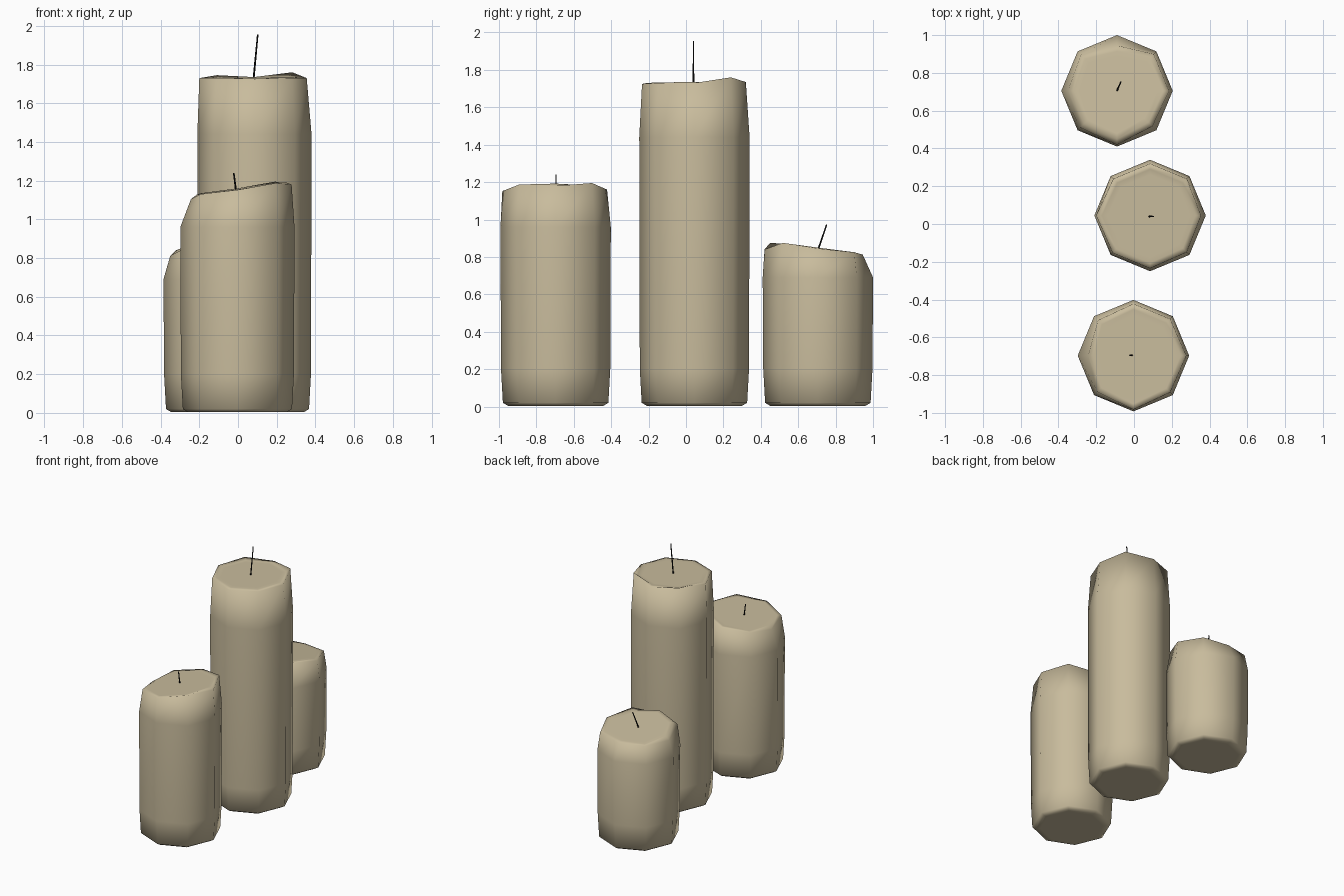
import bpy, bmesh, math
from mathutils import Vector

if "Cube" in bpy.data.objects:
    bpy.data.objects.remove(bpy.data.objects["Cube"])


def material(name, rgb):
    m = bpy.data.materials.new(name)
    m.diffuse_color = (*rgb, 1)
    m.use_nodes = True
    m.node_tree.nodes["Principled BSDF"].inputs["Base Color"].default_value = m.diffuse_color
    return m


wax = material("cream wax", (0.58, 0.50, 0.335))
char = material("black wick", (0.008, 0.008, 0.008))


def finish(name, bm, mat):
    bmesh.ops.recalc_face_normals(bm, faces=bm.faces)
    me = bpy.data.meshes.new(name)
    bm.to_mesh(me)
    bm.free()
    me.materials.append(mat)
    for p in me.polygons:
        p.use_smooth = True
    ob = bpy.data.objects.new(name, me)
    bpy.context.collection.objects.link(ob)
    return ob


def candle(name, cx, cy, shoulder, rim_z, rim_r, cap_z, slope_x, slope_y):
    """Eight-sided wax body: soft foot, straight wall, uneven rim, tilted cap."""
    bm = bmesh.new()

    def ring(radius, height):
        out = []
        for k in range(8):
            a = k * math.pi / 4
            x, y = radius(k) * math.cos(a), radius(k) * math.sin(a)
            out.append(bm.verts.new((cx + x, cy + y, height(k, x, y))))
        return out

    rings = [
        ring(lambda k: 0.255, lambda k, x, y: 0.004),
        ring(lambda k: 0.282, lambda k, x, y: 0.02),
        ring(lambda k: 0.292, lambda k, x, y: 0.2),
        ring(lambda k: 0.295, lambda k, x, y: shoulder),
        ring(lambda k: rim_r[k], lambda k, x, y: rim_z[k]),
        ring(lambda k: rim_r[k] - 0.03,
             lambda k, x, y: cap_z + slope_x * x + slope_y * y),
    ]
    for lo, hi in zip(rings, rings[1:]):
        for k in range(8):
            j = (k + 1) % 8
            bm.faces.new((lo[k], lo[j], hi[j], hi[k]))
    # inset both end faces so the soft shading stays near the edge
    caps = [bm.faces.new(rings[0]), bm.faces.new(rings[-1])]
    bmesh.ops.recalc_face_normals(bm, faces=bm.faces)
    bmesh.ops.inset_individual(bm, faces=caps, thickness=0.03)
    return finish(name, bm, wax)


def wick(name, start, end):
    a, b = Vector(start), Vector(end)
    d = b - a
    bm = bmesh.new()
    bmesh.ops.create_cone(bm, cap_ends=True, segments=6, radius1=0.005,
                          radius2=0.004, depth=d.length)
    rot = d.to_track_quat('Z', 'Y')
    for v in bm.verts:
        v.co = rot @ v.co + (a + b) / 2
    return finish(name, bm, char)


# Candle bodies (rim values run counter-clockwise from +x)
candle("tall_candle", 0.085, 0.045, 1.44,
       [1.73, 1.76, 1.735, 1.745, 1.73, 1.73, 1.725, 1.73],
       [0.27, 0.275, 0.275, 0.275, 0.285, 0.28, 0.28, 0.275],
       1.733, 0.01, 0.01)
candle("middle_candle", -0.003, -0.697, 0.96,
       [1.18, 1.195, 1.16, 1.135, 1.105, 1.13, 1.152, 1.187],
       [0.28, 0.275, 0.275, 0.265, 0.24, 0.27, 0.285, 0.275],
       1.157, 0.14, 0.01)
candle("short_candle", -0.09, 0.705, 0.69,
       [0.845, 0.825, 0.812, 0.822, 0.812, 0.845, 0.84, 0.875],
       [0.275, 0.275, 0.24, 0.27, 0.26, 0.275, 0.285, 0.265],
       0.845, 0.02, -0.12)

# Wicks
wick("tall_wick", (0.08, 0.04, 1.72), (0.102, 0.04, 1.955))
wick("middle_wick", (-0.01, -0.695, 1.145), (-0.022, -0.695, 1.24))
wick("short_wick", (-0.09, 0.705, 0.835), (-0.07, 0.752, 0.972))
